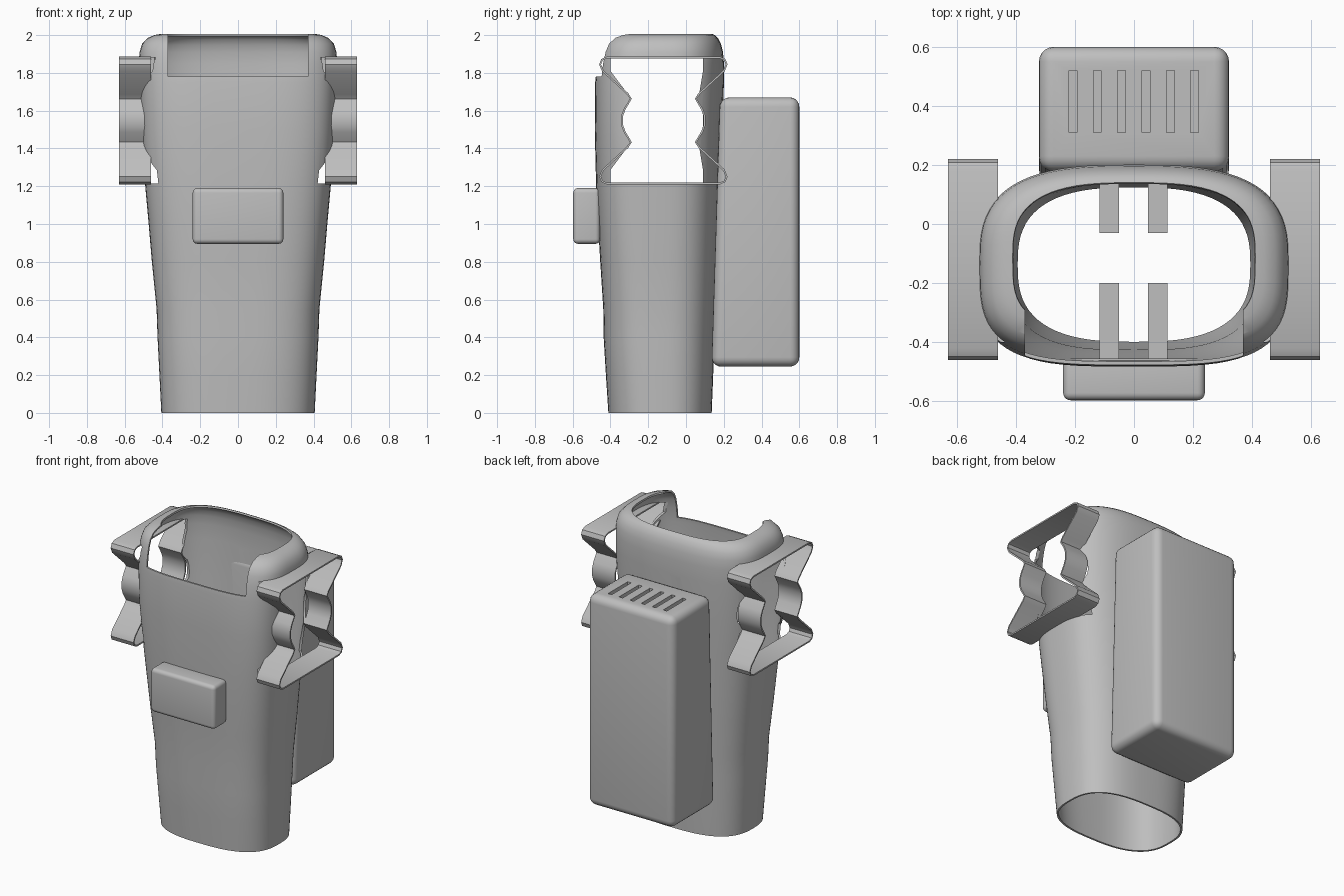
import bpy, bmesh, math
from mathutils import Vector

cube = bpy.data.objects.get("Cube")
if cube:
    bpy.data.objects.remove(cube, do_unlink=True)

grey = bpy.data.materials.new("plain_grey")
grey.use_nodes = True
grey.diffuse_color = (0.52, 0.52, 0.52, 1)
grey.node_tree.nodes["Principled BSDF"].inputs["Base Color"].default_value = (0.52, 0.52, 0.52, 1)


def finish(name, bm):
    """Turn a bmesh into a scene object."""
    bmesh.ops.recalc_face_normals(bm, faces=bm.faces)
    mesh = bpy.data.meshes.new(name)
    bm.to_mesh(mesh)
    bm.free()
    mesh.materials.append(grey)
    obj = bpy.data.objects.new(name, mesh)
    bpy.context.collection.objects.link(obj)
    return obj


def box(name, lo, hi, bevel=0.0):
    bm = bmesh.new()
    bmesh.ops.create_cube(bm, size=1)
    for v in bm.verts:
        v.co = Vector([l + (c + 0.5) * (h - l) for c, l, h in zip(v.co, lo, hi)])
    obj = finish(name, bm)
    if bevel:
        mod = obj.modifiers.new("round", 'BEVEL')
        mod.width, mod.segments = bevel, 5
    return obj


def extrude_x(name, outline, x0, x1, caps):
    """Closed y-z outline pulled along x."""
    bm = bmesh.new()
    a, b = [[bm.verts.new((x, y, z)) for y, z in outline] for x in (x0, x1)]
    for i in range(len(a)):
        j = (i + 1) % len(a)
        bm.faces.new((a[i], a[j], b[j], b[i]))
    if caps:
        bm.faces.new(a)
        bm.faces.new(b)
    return finish(name, bm)


def bake(obj, cutters=(), smooth=True):
    """Apply modifiers and cuts, drop the cutters, shade by angle."""
    for c in cutters:
        c.hide_render = True
        mod = obj.modifiers.new("cut", 'BOOLEAN')
        mod.operation, mod.solver, mod.object = 'DIFFERENCE', 'EXACT', c
    bpy.context.view_layer.update()
    dg = bpy.context.evaluated_depsgraph_get()
    mesh = bpy.data.meshes.new_from_object(obj.evaluated_get(dg))
    obj.modifiers.clear()
    obj.data = mesh
    for c in cutters:
        bpy.data.objects.remove(c, do_unlink=True)
    if smooth:
        bpy.ops.object.select_all(action='DESELECT')
        obj.select_set(True)
        bpy.context.view_layer.objects.active = obj
        bpy.ops.object.shade_smooth_by_angle(angle=math.radians(30))


# Torso shell: z, half width, front y, back y
RINGS = [(0, .40, -.405, .13), (.2, .41, -.418, .138), (.4, .42, -.43, .144),
         (.55, .425, -.432, .15), (.8, .45, -.448, .16), (1.0, .467, -.46, .167),
         (1.2, .485, -.47, .175), (1.5, .51, -.477, .185), (1.75, .52, -.475, .195),
         (1.85, .52, -.463, .195), (1.91, .515, -.45, .19), (1.95, .503, -.435, .18),
         (1.98, .475, -.41, .165), (1.995, .44, -.38, .15), (2.0, .41, -.36, .138)]
SIDES = 72


def power(c, n):
    return math.copysign(abs(c) ** (2 / n), c)


bm = bmesh.new()
loops = []
for z, rx, yf, yb in RINGS:
    mid, ry = (yf + yb) / 2, (yb - yf) / 2
    loop = []
    for i in range(SIDES):
        t = math.tau * i / SIDES
        grow = min(z / 1.5, 1)
        n = 2.7 + grow * (0.9 if math.sin(t) < 0 else 0.2)
        loop.append(bm.verts.new((rx * power(math.cos(t), n), mid + ry * power(math.sin(t), n), z)))
    loops.append(loop)
for a, b in zip(loops, loops[1:]):
    for i in range(SIDES):
        j = (i + 1) % SIDES
        bm.faces.new((a[i], a[j], b[j], b[i]))
torso = finish("torso_shell", bm)
solid = torso.modifiers.new("thickness", 'SOLIDIFY')
solid.thickness, solid.offset = 0.012, 0

# Arm opening outline: one quarter, mirrored in y and z
MID_Y, MID_Z = -.12, 1.548
QUARTER = [(.30, .333), (.325, .322), (.335, .297), (.32, .262), (.19, .142),
           (.172, .115), (.205, .06), (.218, .025)]
half = QUARTER + [(y, -z) for y, z in reversed(QUARTER)]
outline = [(MID_Y + y, MID_Z + z) for y, z in half]
outline += [(MID_Y - y, MID_Z + z) for y, z in reversed(half)]

# Cuts through the torso: neckline, arm holes, small back hole
neck = box("neck_cutter", (-.37, -.7, 1.78), (.37, -.12, 2.2))
arms = extrude_x("arm_cutter", [(min(max(y, -.40), .09), z) for y, z in outline], -.8, .8, True)
bm = bmesh.new()
bmesh.ops.create_cone(bm, cap_ends=True, segments=16, radius1=.013, radius2=.013, depth=.3)
for v in bm.verts:
    v.co = Vector((v.co.x - .085, v.co.z + .2, v.co.y + 1.72))
pin = finish("pin_cutter", bm)
bake(torso, [neck, arms, pin])

# Arm bands: thin notched ribbons standing out of the arm holes
for side, s in (("left", 1), ("right", -1)):
    band = extrude_x(side + "_arm_band", outline, s * .46, s * .63, False)
    mod = band.modifiers.new("thickness", 'SOLIDIFY')
    mod.thickness, mod.offset = 0.01, 0
    bake(band)

# Backpack: front face follows the slope of the torso, slots in the lid
pack = box("backpack", (-.322, .135, .245), (.322, .6, 1.67), .05)
for v in pack.data.vertices:
    if v.co.y < .3 and v.co.z > 1:
        v.co.y = .18
slots = [box("slot_cutter", (x - .0135, .31, 1.63), (x + .0135, .52, 1.8))
         for x in [-.207 + .0825 * i for i in range(6)]]
bake(pack, slots)

# Chest box
chest = box("chest_box", (-.24, -.597, .895), (.24, -.455, 1.19), .025)
bake(chest)

# Inner tabs behind the chest box and in front of the backpack
for side, x in (("left", .08), ("right", -.084)):
    box(side + "_front_tab", (x - .033, -.455, 1.03), (x + .033, -.2, 1.05))
    box(side + "_back_tab", (x - .033, -.03, 1.03), (x + .033, .165, 1.05))
